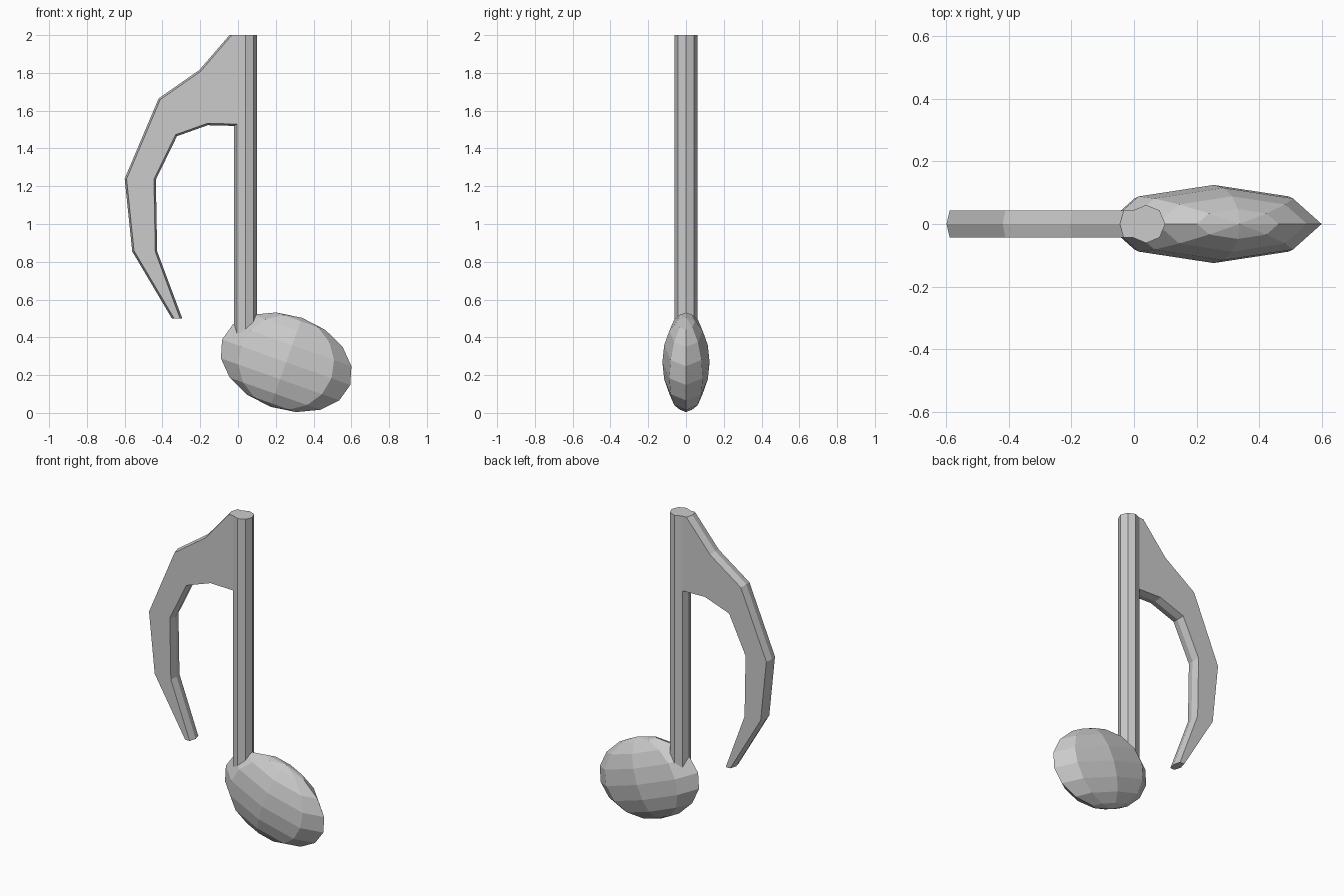
import bpy, bmesh, math
from mathutils import Vector, Matrix

if "Cube" in bpy.data.objects:
    bpy.data.objects.remove(bpy.data.objects["Cube"])


def add_object(name, bm):
    bmesh.ops.recalc_face_normals(bm, faces=bm.faces)
    mesh = bpy.data.meshes.new(name)
    bm.to_mesh(mesh)
    bm.free()
    obj = bpy.data.objects.new(name, mesh)
    bpy.context.collection.objects.link(obj)
    return obj


# Note head: low-poly ellipsoid, tilted down to the right
bm = bmesh.new()
bmesh.ops.create_uvsphere(bm, u_segments=8, v_segments=8, radius=1)
bm.transform(Matrix.Translation((0.255, 0, 0.268))
             @ Matrix.Rotation(math.radians(19.5), 4, 'Y')
             @ Matrix.Diagonal((0.36, 0.125, 0.25, 1)))
add_object("note_head", bm)

# Stem: eight-sided rod with corners on the axes, ending inside the head
bottom, top = 0.32, 2.0
bm = bmesh.new()
bmesh.ops.create_cone(bm, cap_ends=True, segments=8, radius1=0.061, radius2=0.061,
                      depth=top - bottom,
                      matrix=Matrix.Translation((0.039, 0, (top + bottom) / 2)))
add_object("stem", bm)

# Flag: curved blade with a ridge along the middle of its edge
outer = [(0.03, 2.0), (-0.045, 2.0), (-0.205, 1.815), (-0.42, 1.665),
         (-0.6, 1.24), (-0.56, 0.855), (-0.35, 0.5)]
inner = [(-0.295, 0.5), (-0.428, 0.855), (-0.435, 1.235), (-0.323, 1.465),
         (-0.16, 1.523), (0.03, 1.518)]
outline = [Vector(p) for p in outer + inner]
half, ridge = 0.043, 0.010


def inset(i):
    """Mitred inward offset, keeping the flat top and tip level."""
    p, a, b = outline[i], outline[i - 1], outline[(i + 1) % len(outline)]
    d1, d2 = (p - a).normalized(), (b - p).normalized()
    n1, n2 = Vector((-d1.y, d1.x)), Vector((-d2.y, d2.x))
    q = p + (n1 + n2) * ridge / (1 + n1.dot(n2))
    if p.y in (2.0, 0.5):
        q = p + Vector((0.012 if i <= 6 else -0.012, 0))
    if p.x == 0.03:
        q.x = p.x
    return q


faces_2d = [inset(i) for i in range(len(outline))]
bm = bmesh.new()
loops = [[bm.verts.new((p.x, y, p.y)) for p in pts]
         for y, pts in ((-half, faces_2d), (0, outline), (half, faces_2d))]
for lower, upper in zip(loops, loops[1:]):
    for i in range(len(lower)):
        bm.faces.new((lower[i - 1], lower[i], upper[i], upper[i - 1]))
bm.faces.new(loops[0])
bm.faces.new(loops[2][::-1])
add_object("flag", bm)
